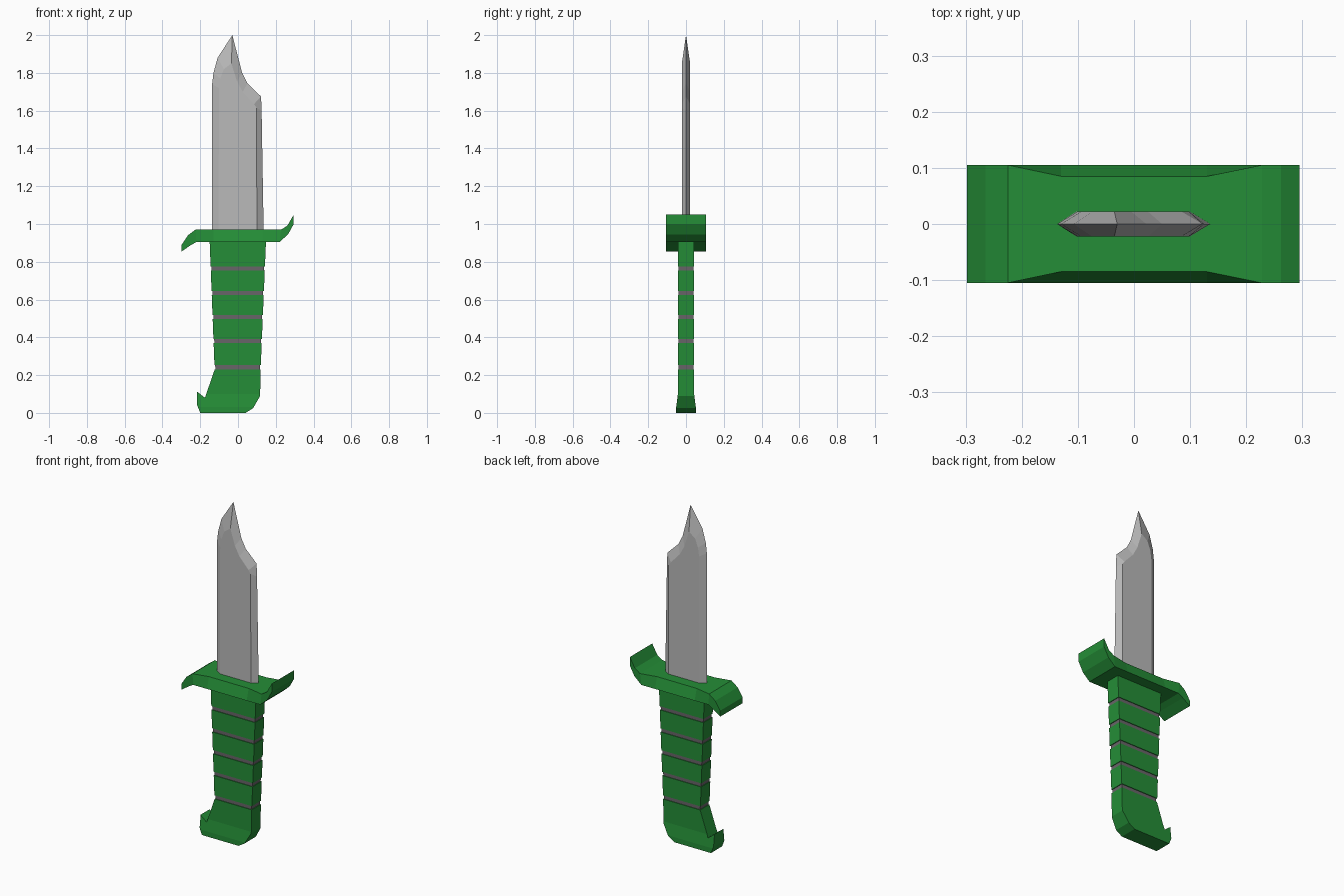
import bpy, bmesh

if "Cube" in bpy.data.objects:
    bpy.data.objects.remove(bpy.data.objects["Cube"], do_unlink=True)


def material(name, r, g, b):
    m = bpy.data.materials.new(name)
    m.use_nodes = True
    m.diffuse_color = (r, g, b, 1)
    bsdf = next(n for n in m.node_tree.nodes if n.type == 'BSDF_PRINCIPLED')
    bsdf.inputs["Base Color"].default_value = (r, g, b, 1)
    bsdf.inputs["Roughness"].default_value = 0.6
    return m


green = material("green", 0.018, 0.27, 0.038)
steel = material("steel grey", 0.49, 0.49, 0.49)
band_grey = material("band grey", 0.14, 0.13, 0.14)


def finish(name, bm, mat):
    bmesh.ops.recalc_face_normals(bm, faces=bm.faces[:])
    mesh = bpy.data.meshes.new(name)
    bm.to_mesh(mesh)
    bm.free()
    mesh.materials.append(mat)
    obj = bpy.data.objects.new(name, mesh)
    bpy.context.collection.objects.link(obj)
    return obj


def loft(bm, sections, caps=True):
    """Join closed rings of equal length with quads."""
    rings = [[bm.verts.new(p) for p in s] for s in sections]
    n = len(rings[0])
    for a, b in zip(rings, rings[1:]):
        for i in range(n):
            j = (i + 1) % n
            bm.faces.new((a[i], a[j], b[j], b[i]))
    if caps:
        bm.faces.new(rings[0])
        bm.faces.new(rings[-1])


# Blade: cutting edge outline on the centre plane, flat faces inset on both sides
edge = [(-.137, .95), (-.137, 1.74), (-.13, 1.80), (-.108, 1.88), (-.03, 2.0),
        (.022, 1.80), (.05, 1.745), (.122, 1.675), (.125, 1.60), (.136, .95)]
flat = [(-.103, .95), (-.101, 1.72), (-.094, 1.77), (-.075, 1.82), (-.035, 1.85),
        (-.005, 1.755), (.025, 1.70), (.085, 1.635), (.098, 1.615), (.100, .95)]
bm = bmesh.new()
loft(bm, [[(x, -.022, z) for x, z in flat],
          [(x, 0, z) for x, z in edge],
          [(x, .022, z) for x, z in flat]])
finish("blade", bm, steel)

# Guard: columns from left to right (x_top, z_top, x_bottom, z_bottom, half depth of top)
columns = [(-.298, .89, -.298, .855, .105), (-.265, .94, -.25, .888, .105),
           (-.225, .97, -.22, .905, .105), (-.13, .97, -.13, .905, .085),
           (.13, .97, .13, .905, .085), (.228, .97, .22, .905, .105),
           (.262, .992, .265, .945, .105), (.295, 1.05, .295, 1.0, .105)]
bm = bmesh.new()
loft(bm, [[(xt, -h, zt), (xt, h, zt), (xb, .105, zb), (xb, -.105, zb)]
          for xt, zt, xb, zb, h in columns])
finish("guard", bm, green)


# Grip: tapered green segments with recessed grey bands between them
def grip_block(name, z0, z1, inset, mat):
    def ring(z):
        t = (z - .235) / .67
        xl, xr = -.124 - .026 * t + inset, .12 + .028 * t - inset
        y = .043 - inset
        return [(xl, -y, z), (xr, -y, z), (xr, y, z), (xl, y, z)]
    bm = bmesh.new()
    loft(bm, [ring(z0), ring(z1)])
    finish(name, bm, mat)


bands = [.242, .38, .507, .635, .765]
tops = bands[1:] + [.93]
for i, (z, top) in enumerate(zip(bands, tops), 1):
    grip_block(f"grip_band_{i}", z - .011, z + .011, .004, band_grey)
    end = top - .011 if i < len(bands) else top
    grip_block(f"grip_segment_{i}", z + .011, end, 0, green)

# Pommel: hooked profile, flared in depth toward the bottom
profile = [(-.123, .231), (-.175, .08), (-.216, .112), (-.216, .04), (-.2, 0),
           (.04, 0), (.08, .025), (.117, .09), (.12, .231)]
bm = bmesh.new()
loft(bm, [[(x, y, z) for x, z in profile] for y in (-.043, .043)])
bmesh.ops.triangulate(bm, faces=bm.faces[:])
for cut in (.1, .03):
    bmesh.ops.bisect_plane(bm, geom=bm.verts[:] + bm.edges[:] + bm.faces[:],
                           plane_co=(0, 0, cut), plane_no=(0, 0, 1))
for v in bm.verts:
    flare = .009 * min(1, max(0, (.1 - v.co.z) / .07))
    v.co.y += flare if v.co.y > 0 else -flare
finish("pommel", bm, green)
